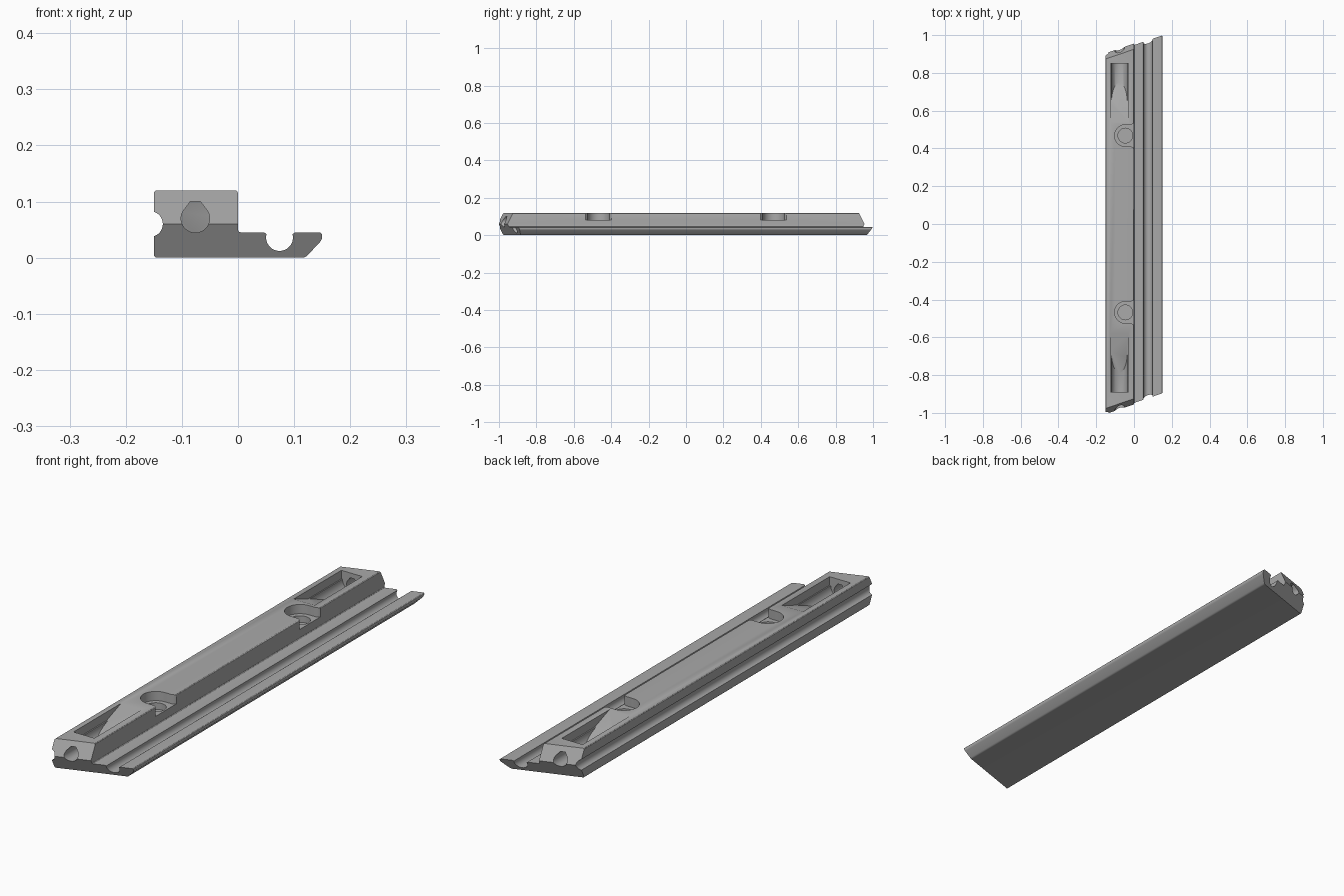
import bpy, bmesh
from math import radians, cos, sin
from mathutils import Vector

cube = bpy.data.objects.get("Cube")
if cube:
    bpy.data.objects.remove(cube, do_unlink=True)

grey = bpy.data.materials.new("satin grey")
grey.use_nodes = True
tint = (0.4, 0.4, 0.4, 1)
grey.diffuse_color = tint
grey.node_tree.nodes["Principled BSDF"].inputs["Base Color"].default_value = tint
RIDGE = 0.06


def arc(cx, cy, r, start, end, steps=20):
    angles = [radians(start + (end - start) * i / steps) for i in range(steps + 1)]
    return [(cx + r * cos(a), cy + r * sin(a)) for a in angles]


def rounded(points, r=0.006):
    """Curve the inner corners of an open path; its two ends stay put."""
    out = [points[0]]
    for before, corner, after in zip(points, points[1:], points[2:]):
        p = Vector(corner)
        a, b = Vector(before) - p, Vector(after) - p
        a, b = (d.normalized() * min(r, d.length * 0.45) for d in (a, b))
        out += [tuple(p + a * (1 - t) ** 2 + b * t ** 2) for t in (0, 0.33, 0.67, 1)]
    return out + [points[-1]]


def prism(name, points, place, low, high, crease=None):
    """Extrude an outline; place(u, v, d) gives the position in space."""
    bm = bmesh.new()
    rings = [[bm.verts.new(place(u, v, d)) for u, v in points] for d in (low, high)]
    fold = [i for i, p in enumerate(points) if crease and abs(p[1] - crease) < 1e-5]
    for ring in rings:
        cap = bm.faces.new(ring)
        if fold:
            bmesh.utils.face_split(cap, ring[fold[0]], ring[fold[1]])
    n = len(points)
    for i in range(n):
        j = (i + 1) % n
        bm.faces.new((rings[0][i], rings[0][j], rings[1][j], rings[1][i]))
    bmesh.ops.recalc_face_normals(bm, faces=bm.faces)
    mesh = bpy.data.meshes.new(name)
    bm.to_mesh(mesh)
    bm.free()
    mesh.materials.append(grey)
    ob = bpy.data.objects.new(name, mesh)
    bpy.context.collection.objects.link(ob)
    return ob


def carve(target, tool):
    """Cut the tool away with the first solver that gives a result."""
    tool.hide_render = True
    mod = target.modifiers.new(tool.name, "BOOLEAN")
    mod.object, mod.operation = tool, "DIFFERENCE"
    for solver in ("EXACT", "MANIFOLD", "FLOAT"):
        mod.solver = solver
        bpy.context.view_layer.update()
        result = target.evaluated_get(bpy.context.evaluated_depsgraph_get())
        if len(result.data.vertices) > len(target.data.vertices):
            break
    bpy.context.view_layer.objects.active = target
    bpy.ops.object.modifier_apply(modifier=mod.name)
    bpy.data.objects.remove(tool, do_unlink=True)


def along_y(u, v, d):
    return (u, d, v)


def along_z(u, v, d):
    return (u, v, d)


def slanted_end(u, v, d):
    return (u, 0.34 * u + d * (0.955 - 0.5 * abs(v - RIDGE)), v)


# Stepped rail section with a round channel, a side groove and pointed ends
base = rounded([(-0.15, 0.035), (-0.15, 0), (0.12, 0), (0.15, 0.032),
                (0.15, 0.045), (0.102, 0.045)])
channel = arc(0.074, 0.036, 0.024, 15, -195)
step = rounded([(0.046, 0.045), (0, 0.045), (0, RIDGE)])
block = rounded([(0, RIDGE), (0, 0.12), (-0.15, 0.12), (-0.15, 0.085)])
groove = arc(-0.157, RIDGE, 0.023, 72, -72)
rail = prism("rail", base + channel + step + block[1:] + groove,
             slanted_end, -1, 1, RIDGE)

for side, end in ((-1, 0.89), (1, 0.85)):
    # Trough with a ramp rising towards the middle
    trough = [(-0.03, 0.14), (-0.03, 0.085)] + arc(-0.0775, 0.085, 0.0425, 0, -180) \
        + [(-0.125, 0.085), (-0.125, 0.14)]

    def ramped(u, v, d):
        return (u, side * (end if d else end - 0.31 + (0.12 - v) * 2.7), v)

    carve(rail, prism("trough", trough, ramped, 0, 1))

    # Bore from the end into the trough
    bore = arc(-0.076, 0.07, 0.0255, 135, 405) + [(-0.067, 0.1), (-0.085, 0.1)]
    carve(rail, prism("bore", bore, along_y, side * (end - 0.04), side * 1.1))

    # Screw seat open to the inner side, with a deeper round recess
    y = side * 0.468
    seat = arc(-0.045, y, 0.058, 90, 270) + [(-0.014, y - 0.058), (-0.004, y - 0.063),
            (0.002, y - 0.072), (0.02, y - 0.072), (0.02, y + 0.072),
            (0.002, y + 0.072), (-0.004, y + 0.063), (-0.014, y + 0.058)]
    carve(rail, prism("seat", seat, along_z, 0.082, 0.2))
    carve(rail, prism("recess", arc(-0.046, y, 0.039, 0, 350, 35), along_z, 0.055, 0.2))

bpy.ops.object.select_all(action="DESELECT")
rail.select_set(True)
bpy.context.view_layer.objects.active = rail
bpy.ops.object.shade_smooth_by_angle(angle=radians(30))
